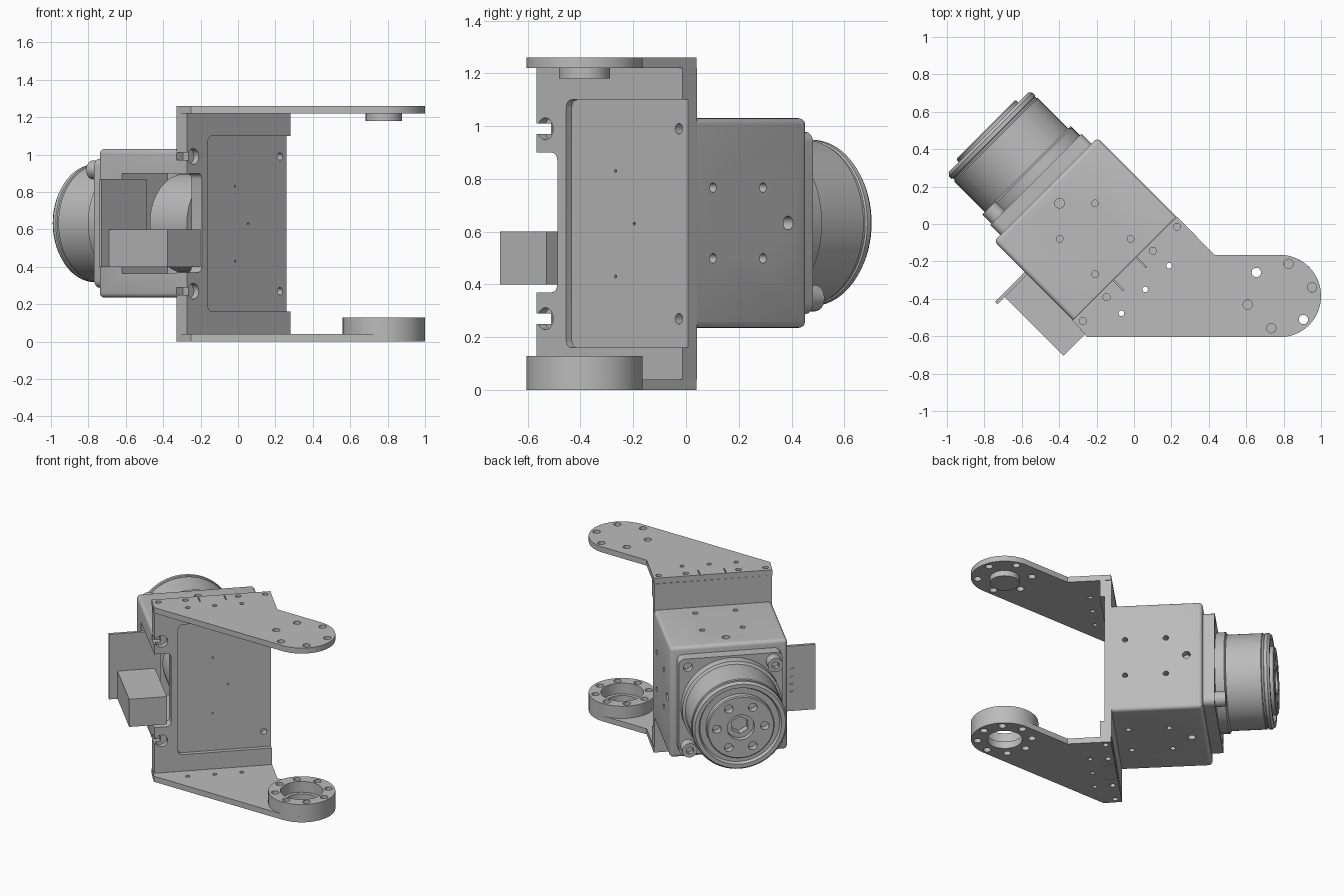
import bpy, bmesh, math
from mathutils import Matrix, Vector

if "Cube" in bpy.data.objects:
    bpy.data.objects.remove(bpy.data.objects["Cube"])

grey = bpy.data.materials.new("plain grey")
grey.use_nodes = True
COLOUR = (0.5, 0.5, 0.5, 1)
grey.diffuse_color = COLOUR
grey.node_tree.nodes["Principled BSDF"].inputs["Base Color"].default_value = COLOUR

# Drive frame: x across the drive, y along its shaft, turned 45 degrees
TURN = Matrix.Rotation(math.radians(45), 4, 'Z')
CV, CZ = -0.203, 0.633          # shaft axis
LEFT, RIGHT = -0.594, 0.188     # sides of the drive
BACK = -0.13                    # plane where bracket and drive meet
ARM = Vector((0.78, -0.385))    # joint axis of the arms


def box(bm, lo, hi, bevel=0, rule=None):
    lo, hi = Vector(lo), Vector(hi)
    m = Matrix.Translation((lo + hi) / 2) @ Matrix.Diagonal((*(hi - lo), 1))
    verts = bmesh.ops.create_cube(bm, size=1, matrix=m)["verts"]
    if bevel:
        edges = {e for v in verts for e in v.link_edges if rule(e)}
        bmesh.ops.bevel(bm, geom=list(edges), offset=bevel, segments=4,
                        profile=0.5, affect='EDGES')


def along_y(e):
    d = e.verts[0].co - e.verts[1].co
    return abs(d.y) > abs(d.x) + abs(d.z)


def cyl(bm, start, axis, length, r, seg=24):
    d = Vector(axis).normalized()
    m = Matrix.Translation(Vector(start) + d * length / 2) @ \
        d.to_track_quat('Z', 'Y').to_matrix().to_4x4()
    bmesh.ops.create_cone(bm, cap_ends=True, segments=seg, radius1=r, radius2=r,
                          depth=length, matrix=m)


def make(name, bm, turned=True):
    if turned:
        bm.transform(TURN)
    bmesh.ops.recalc_face_normals(bm, faces=bm.faces)
    mesh = bpy.data.meshes.new(name)
    bm.to_mesh(mesh)
    bm.free()
    mesh.materials.append(grey)
    ob = bpy.data.objects.new(name, mesh)
    bpy.context.collection.objects.link(ob)
    return ob


def activate(ob):
    bpy.ops.object.select_all(action='DESELECT')
    ob.select_set(True)
    bpy.context.view_layer.objects.active = ob


def finish(ob, cutter_bm=None, turned=True):
    activate(ob)
    if cutter_bm:
        cutter = make("cutter", cutter_bm, turned)
        cutter.hide_render = True
        mod = ob.modifiers.new("cut", 'BOOLEAN')
        mod.operation, mod.solver, mod.object = 'DIFFERENCE', 'EXACT', cutter
        mod.use_self = True
        bpy.ops.object.modifier_apply(modifier=mod.name)
        bpy.data.objects.remove(cutter)
    bpy.ops.object.shade_smooth_by_angle(angle=math.radians(30))


def polar(r, deg):
    a = math.radians(deg)
    return r * math.cos(a), r * math.sin(a)


# Bracket arms
def arm(name, z, holes, first):
    bm = bmesh.new()
    pts = [(0.43, -0.165), (0.23, 0.04), (-0.33, -0.515), (-0.25, -0.605)]
    pts += [tuple(ARM + Vector(polar(0.22, a))) for a in range(-90, 91, 6)]
    face = bm.faces.new([bm.verts.new((x, y, z)) for x, y in pts])
    ext = bmesh.ops.extrude_face_region(bm, geom=[face])["geom"]
    bmesh.ops.translate(bm, vec=(0, 0, 0.04),
                        verts=[v for v in ext if isinstance(v, bmesh.types.BMVert)])
    ob = make(name, bm, False)
    cut = bmesh.new()
    for v in (0.152, -0.03, -0.38, -0.56):
        cyl(cut, (v, -0.173, z - 0.1), (0, 0, 1), 0.24, 0.019)
    for v in (-0.025, -0.205, -0.385):
        cyl(cut, (v, -0.29, z - 0.1), (0, 0, 1), 0.24, 0.015)
    for v in (-0.117, -0.29):
        box(cut, (v - 0.003, -0.21, z - 0.1), (v + 0.003, -0.14, z + 0.14))
    cut.transform(TURN)
    for i in range(holes):
        p = ARM + Vector(polar(0.178, first + i * 360 / holes))
        cyl(cut, (*p, z - 0.1), (0, 0, 1), 0.4, 0.025)
    if z == 0:
        cyl(cut, (*ARM, -0.1), (0, 0, 1), 0.4, 0.115, 48)
    finish(ob, cut, False)


arm("upper_arm", 1.22, 6, 15)
arm("lower_arm", 0, 8, 0)

bm = bmesh.new()
cyl(bm, (*ARM, 1.18), (0, 0, 1), 0.04, 0.097, 48)
finish(make("upper_arm_boss", bm, False))

# Bearing ring on the lower arm
bm = bmesh.new()
cyl(bm, (*ARM, 0.002), (0, 0, 1), 0.126, 0.22, 64)
ring = make("bearing_ring", bm, False)
cut = bmesh.new()
cyl(cut, (*ARM, -0.1), (0, 0, 1), 0.4, 0.115, 48)
cyl(cut, (*ARM, 0.05), (0, 0, 1), 0.3, 0.14, 48)
for i in range(8):
    cyl(cut, (*(ARM + Vector(polar(0.178, i * 45))), -0.1), (0, 0, 1), 0.4, 0.025)
finish(ring, cut, False)

# Bracket wall with shallow recess, cable notch and screw holes
bm = bmesh.new()
box(bm, (LEFT, -0.208, 0.04), (RIGHT, BACK, 1.22))
wall = make("bracket_wall", bm)
cut = bmesh.new()
box(cut, (-0.435, -0.4, 0.16), (0.5, -0.178, 1.10), 0.03, along_y)
box(cut, (-0.9, -0.4, 0.37), (-0.482, 0, 0.90), 0.03, along_y)
for z in (0.27, 0.99):
    cyl(cut, (0.14, -0.3, z), (0, 1, 0), 0.3, 0.02)
    cyl(cut, (-0.546, -0.3, z), (0, 1, 0), 0.13, 0.042)
    box(cut, (-0.7, -0.3, z - 0.02), (-0.546, 0, z + 0.02))
for v, z in ((-0.2, 0.83), (-0.1, 0.63), (-0.2, 0.43)):
    cyl(cut, (v, -0.3, z), (0, 1, 0), 0.15, 0.006, 12)
finish(wall, cut)

# Drive housing with side opening and mounting holes
bm = bmesh.new()
box(bm, (LEFT, BACK, 0.235), (RIGHT, 0.465, 1.03), 0.025,
    lambda e: any(v.co.y > 0 for v in e.verts))
housing = make("drive_housing", bm)
cut = bmesh.new()
box(cut, (-0.9, -0.4, 0.365), (-0.25, 0.283, 0.90))
pattern = [(u, s, 0.018) for u in (-0.043, 0.225) for s in (-0.134, 0.134)]
for u, s, r in pattern + [(0.36, 0, 0.026)]:
    cyl(cut, (CV + s, u, 0.98), (0, 0, 1), 0.2, r)
    cyl(cut, (CV + s, u, 0.1), (0, 0, 1), 0.18, r)
    cyl(cut, (RIGHT - 0.05, u, CZ + s), (1, 0, 0), 0.2, r)
finish(housing, cut)

# Motor inside the opening
bm = bmesh.new()
cyl(bm, (CV, -0.08, CZ), (0, 1, 0), 0.28, 0.264, 64)
finish(make("inner_motor", bm))

# Square front flange
bm = bmesh.new()
box(bm, (CV - 0.345, 0.46, CZ - 0.345), (CV + 0.345, 0.54, CZ + 0.345), 0.04, along_y)
flange = make("front_flange", bm)
cut = bmesh.new()
for s in (-1, 1):
    cyl(cut, (CV + s * 0.285, 0.5, CZ + s * 0.285), (0, 1, 0), 0.2, 0.03)
finish(flange, cut)

# Flange screws on the other two corners
for name, s in (("upper_flange_screw", -1), ("lower_flange_screw", 1)):
    bm = bmesh.new()
    cyl(bm, (CV + s * 0.285, 0.53, CZ - s * 0.285), (0, 1, 0), 0.08, 0.05, 32)
    cut = bmesh.new()
    cyl(cut, (CV + s * 0.285, 0.58, CZ - s * 0.285), (0, 1, 0), 0.1, 0.027, 6)
    finish(make(name, bm), cut)

# Turned gear head with output face
profile = [(0, 0.53), (0.332, 0.53), (0.332, 0.6), (0.315, 0.61), (0.315, 0.84),
           (0.309, 0.845), (0.309, 0.855), (0.315, 0.86), (0.315, 0.88),
           (0.302, 0.896), (0.275, 0.896), (0.265, 0.875), (0.225, 0.875),
           (0.225, 0.912), (0.218, 0.918), (0.09, 0.918), (0.09, 0.88), (0, 0.88)]
bm = bmesh.new()
vs = [bm.verts.new((CV + r, u, CZ)) for r, u in profile]
es = [bm.edges.new(pair) for pair in zip(vs, vs[1:])]
bmesh.ops.spin(bm, geom=vs + es, cent=(CV, 0, CZ), axis=(0, 1, 0),
               angle=math.tau, steps=72)
bmesh.ops.remove_doubles(bm, verts=bm.verts, dist=0.0005)
head = make("gear_head", bm)
cut = bmesh.new()
for i in range(6):
    x, z = polar(0.16, i * 60)
    cyl(cut, (CV + x, 0.87, CZ + z), (0, 1, 0), 0.2, 0.029)
cyl(cut, (CV, 0.83, CZ), (0, 1, 0), 0.2, 0.062, 6)
finish(head, cut)

# Side connector and its circuit board
bm = bmesh.new()
box(bm, (-0.765, -0.232, 0.40), (-0.515, 0.214, 0.60))
finish(make("side_connector", bm))
bm = bmesh.new()
box(bm, (-0.82, 0.212, 0.40), (-0.48, 0.232, 0.87))
board = make("circuit_board", bm)
cut = bmesh.new()
for i in range(4):
    cyl(cut, (-0.66, 0.225, 0.55 + i * 0.055), (0, 1, 0), 0.1, 0.013, 16)
finish(board, cut)
